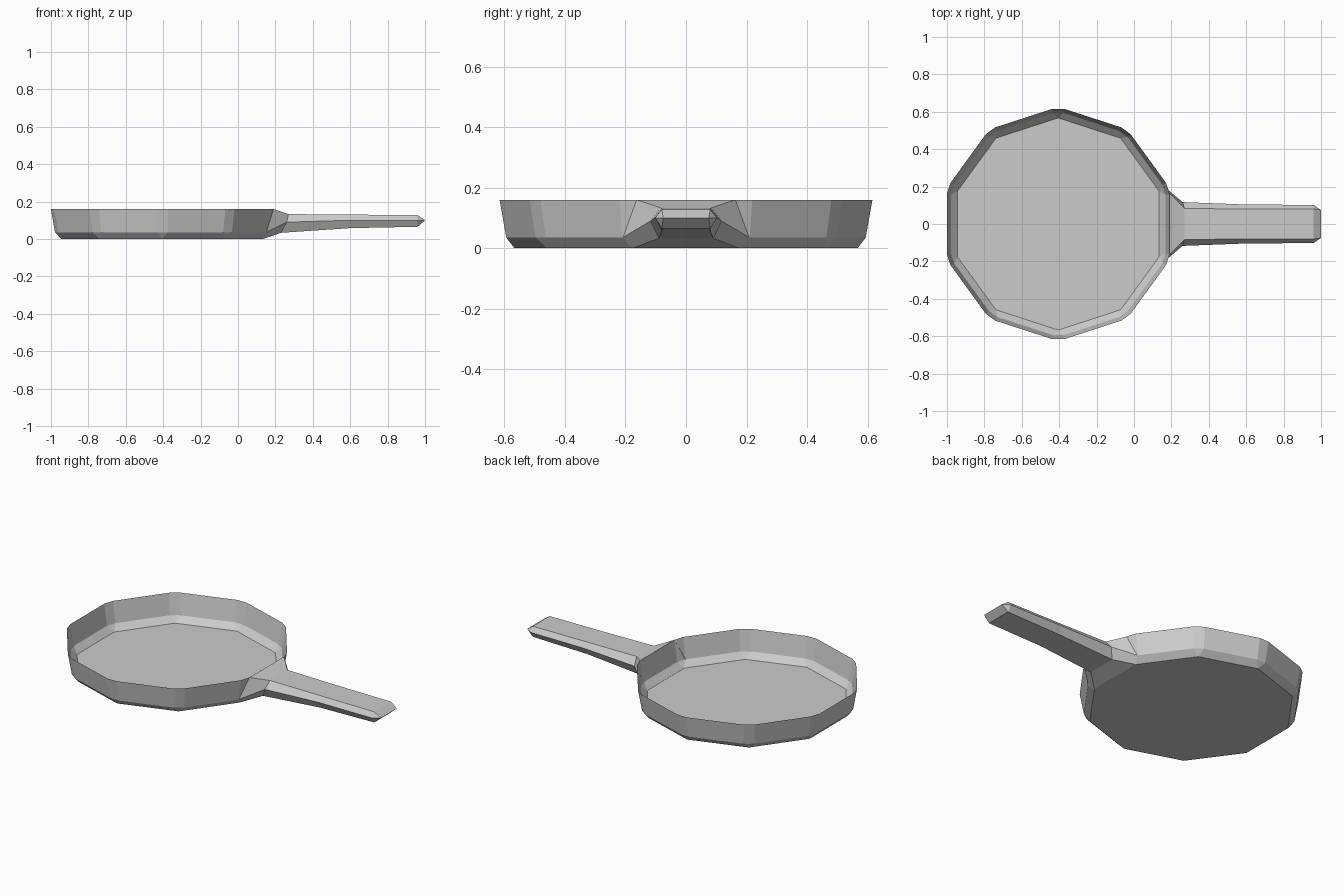
import bpy, bmesh
from math import cos, sin, pi
from mathutils import Vector

if "Cube" in bpy.data.objects:
    bpy.data.objects.remove(bpy.data.objects["Cube"])

CX = -0.405      # pan centre
SIDES = 10


def finish(name, bm):
    bmesh.ops.remove_doubles(bm, verts=bm.verts, dist=0.0005)
    me = bpy.data.meshes.new(name)
    bm.to_mesh(me)
    bm.free()
    ob = bpy.data.objects.new(name, me)
    bpy.context.collection.objects.link(ob)
    return ob


def decagon(radius, z, cut):
    """Decagon whose corners are each clipped into a pair of points."""
    c = [Vector((CX + radius * cos(pi / 10 + i * 2 * pi / SIDES),
                 radius * sin(pi / 10 + i * 2 * pi / SIDES), z)) for i in range(SIDES)]
    pts = []
    for i, p in enumerate(c):
        for q in (c[i - 1], c[(i + 1) % SIDES]):
            pts.append(p + (q - p).normalized() * cut)
    return pts


def loft(bm, rings):
    loops = [[bm.verts.new(p) for p in r] for r in rings]
    for a, b in zip(loops, loops[1:]):
        n = len(a)
        for i in range(n):
            j = (i + 1) % n
            bm.faces.new((a[i], a[j], b[j], b[i]))
    return loops


# Pan bowl: thin open shell, sharp floor corners, clipped wall corners
bm = bmesh.new()
loops = loft(bm, [decagon(0.567, 0.0, 0.0),
                  decagon(0.603, 0.035, 0.03),
                  decagon(0.626, 0.16, 0.032)])
bm.faces.new(loops[0][::-2])
finish("pan_bowl", bm)


# Handle: six-sided sections flaring into the pan wall, ending in a ridge
def section(top, side, bottom):
    right = [Vector(p) for p in (top, side, bottom)]
    left = [Vector((p.x, -p.y, p.z)) for p in reversed(right)]
    return right + left


bm = bmesh.new()
tip = (1.0, 0.075, 0.10)
loft(bm, [
    section((0.19, 0.163, 0.16), (0.15, 0.21, 0.035), (0.134, 0.175, 0.0)),
    section((0.27, 0.083, 0.133), (0.26, 0.117, 0.09), (0.23, 0.09, 0.033)),
    section((0.60, 0.08, 0.13), (0.60, 0.104, 0.10), (0.60, 0.08, 0.058)),
    section((0.96, 0.08, 0.128), (0.96, 0.102, 0.10), (0.96, 0.08, 0.065)),
    section(tip, tip, tip),
])
bmesh.ops.recalc_face_normals(bm, faces=bm.faces)
finish("handle", bm)
